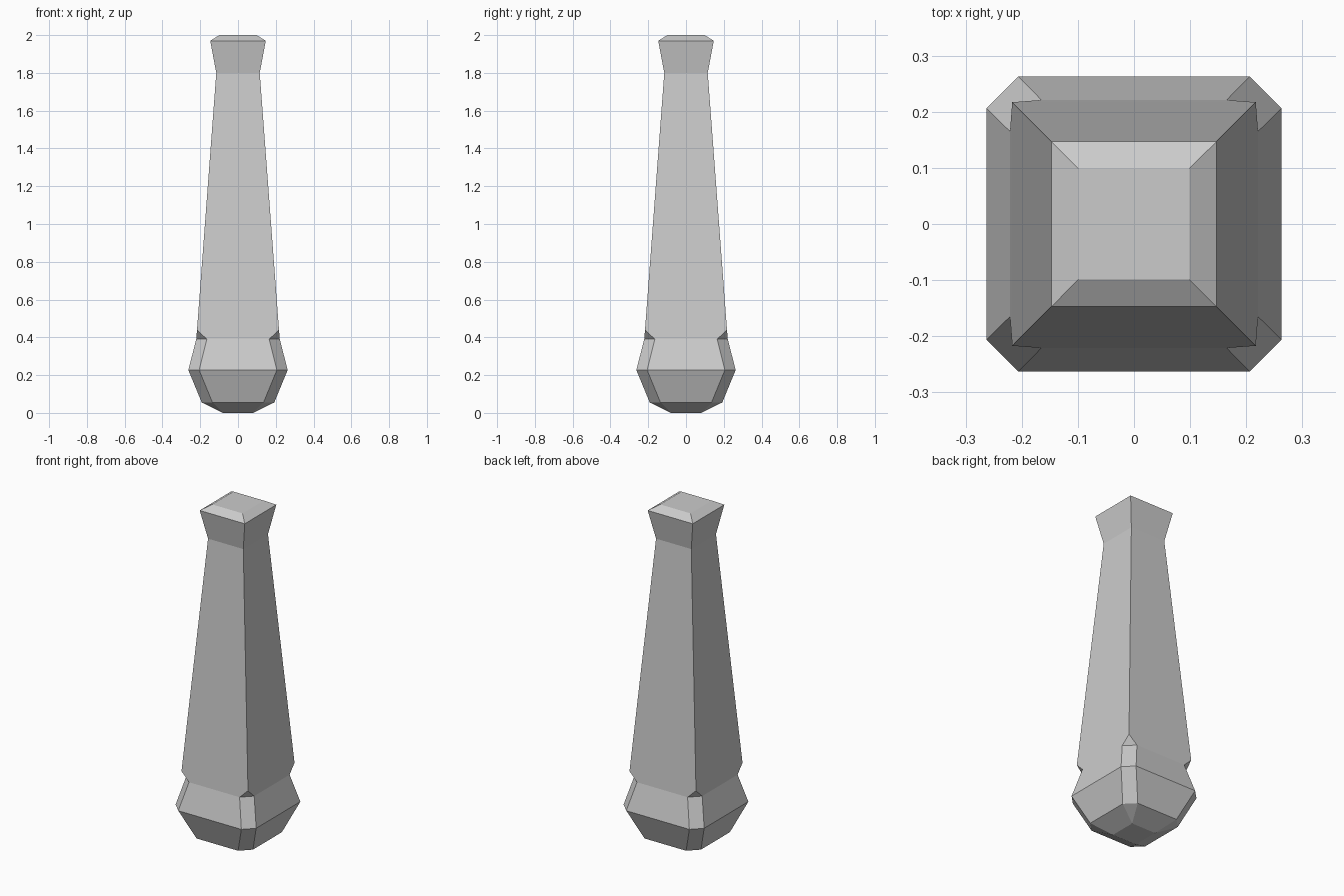
import bpy, bmesh

if "Cube" in bpy.data.objects:
    bpy.data.objects.remove(bpy.data.objects["Cube"])

# Profile levels: height, half width, half length of the flat side
# (equal values give a square corner, a shorter side gives a bevelled corner)
LEVELS = [
    (0.0, 0.08, 0.08),      # foot
    (0.055, 0.192, 0.135),  # lower knob
    (0.227, 0.263, 0.206),  # widest part
    (0.39, 0.221, 0.165),   # knob neck
    (0.44, 0.217, 0.217),   # shaft corners
    (1.80, 0.115, 0.115),   # shaft top
    (1.97, 0.147, 0.147),   # flared cap
    (2.0, 0.099, 0.099),    # cap top
]


def ring(bm, z, h, c):
    pts = [(c, -h), (h, -c), (h, c), (c, h), (-c, h), (-h, c), (-h, -c), (-c, -h)]
    return [bm.verts.new((x, y, z)) for x, y in pts]


bm = bmesh.new()
rings = [ring(bm, *level) for level in LEVELS]

# Sides
for low, high in zip(rings, rings[1:]):
    for i in range(8):
        j = (i + 1) % 8
        bm.faces.new((low[i], low[j], high[j], high[i]))

# End caps
bm.faces.new(rings[0][::-1])
bm.faces.new(rings[-1])

# Square levels collapse their doubled corners
bmesh.ops.remove_doubles(bm, verts=bm.verts[:], dist=0.0005)
bmesh.ops.recalc_face_normals(bm, faces=bm.faces[:])

mesh = bpy.data.meshes.new("club_post")
bm.to_mesh(mesh)
bm.free()
bpy.context.collection.objects.link(bpy.data.objects.new("club_post", mesh))
